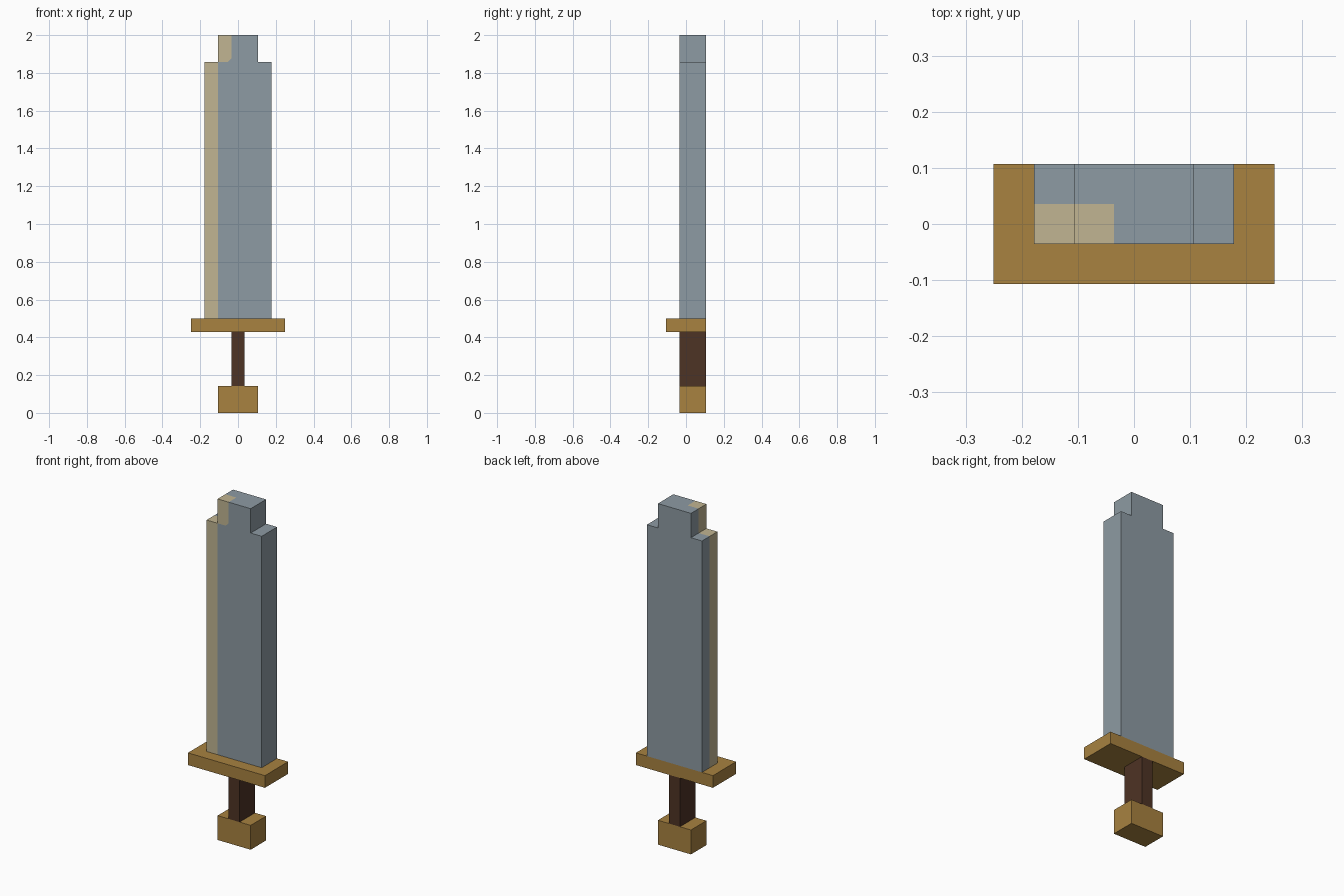
import bpy
import bmesh
from mathutils import Vector

cube = bpy.data.objects.get("Cube")
if cube:
    bpy.data.objects.remove(cube, do_unlink=True)

U = 1 / 14  # block unit used by every part


def make_material(name, rgb):
    mat = bpy.data.materials.new(name)
    mat.use_nodes = True
    colour = (*rgb, 1)
    mat.diffuse_color = colour
    mat.node_tree.nodes["Principled BSDF"].inputs["Base Color"].default_value = colour
    return mat


steel = make_material("steel grey", (0.27, 0.328, 0.366))
edge_tan = make_material("pale tan", (0.533, 0.462, 0.287))
gold = make_material("old gold", (0.392, 0.223, 0.051))
wood = make_material("dark wood", (0.076, 0.033, 0.018))


def make_object(name, bm, *mats):
    bmesh.ops.recalc_face_normals(bm, faces=bm.faces)
    mesh = bpy.data.meshes.new(name)
    bm.to_mesh(mesh)
    bm.free()
    for mat in mats:
        mesh.materials.append(mat)
    obj = bpy.data.objects.new(name, mesh)
    bpy.context.collection.objects.link(obj)
    return obj


def make_block(name, half_x, front, back, bottom, top, mat):
    """Box centred on x, sized in block units."""
    bm = bmesh.new()
    bmesh.ops.create_cube(bm, size=1)
    for v in bm.verts:
        v.co = Vector((v.co.x * 2 * half_x,
                       back if v.co.y > 0 else front,
                       top if v.co.z > 0 else bottom)) * U
    return make_object(name, bm, mat)


# Hilt
make_block("pommel", 1.5, -0.5, 1.5, 0, 2, gold)
make_block("grip", 0.5, -0.5, 1.5, 2, 6, wood)
make_block("guard", 3.5, -1.5, 1.5, 6, 7, gold)

# Blade outline: two shoulders, the middle and the raised tip
bm = bmesh.new()
for x0, x1, z0, z1 in ((-2.5, -1.5, 7, 26), (-1.5, 1.5, 7, 26),
                       (1.5, 2.5, 7, 26), (-1.5, 1.5, 26, 28)):
    corners = ((x0, z0), (x1, z0), (x1, z1), (x0, z1))
    bm.faces.new([bm.verts.new(Vector((x, -0.5, z)) * U) for x, z in corners])
bmesh.ops.remove_doubles(bm, verts=bm.verts, dist=0.001)
extruded = bmesh.ops.extrude_face_region(bm, geom=bm.faces[:], use_keep_orig=True)
bmesh.ops.translate(bm, vec=(0, 2 * U, 0),
                    verts=[g for g in extruded["geom"] if isinstance(g, bmesh.types.BMVert)])

# Cut the borders of the pale edge, with its clipped lower corner at the tip
corner = Vector((-0.5, 0, 26.27)) * U
diagonal = Vector((1, 0, -1))
for point, normal in ((Vector((0, 0.5, 0)) * U, (0, 1, 0)),
                      (corner, (1, 0, 0)),
                      (corner, diagonal)):
    bmesh.ops.bisect_plane(bm, geom=bm.verts[:] + bm.edges[:] + bm.faces[:],
                           dist=0.0001, plane_co=point, plane_no=normal)

# Pale edge covers the front half of the right side and of the tip's right third
for face in bm.faces:
    c = face.calc_center_median()
    on_edge = c.x < -1.49 * U
    on_tip = c.z > 26.01 * U and c.x < corner.x and (c - corner).dot(diagonal) < 0
    face.material_index = int(c.y < 0.49 * U and (on_edge or on_tip))
make_object("blade", bm, steel, edge_tan)
